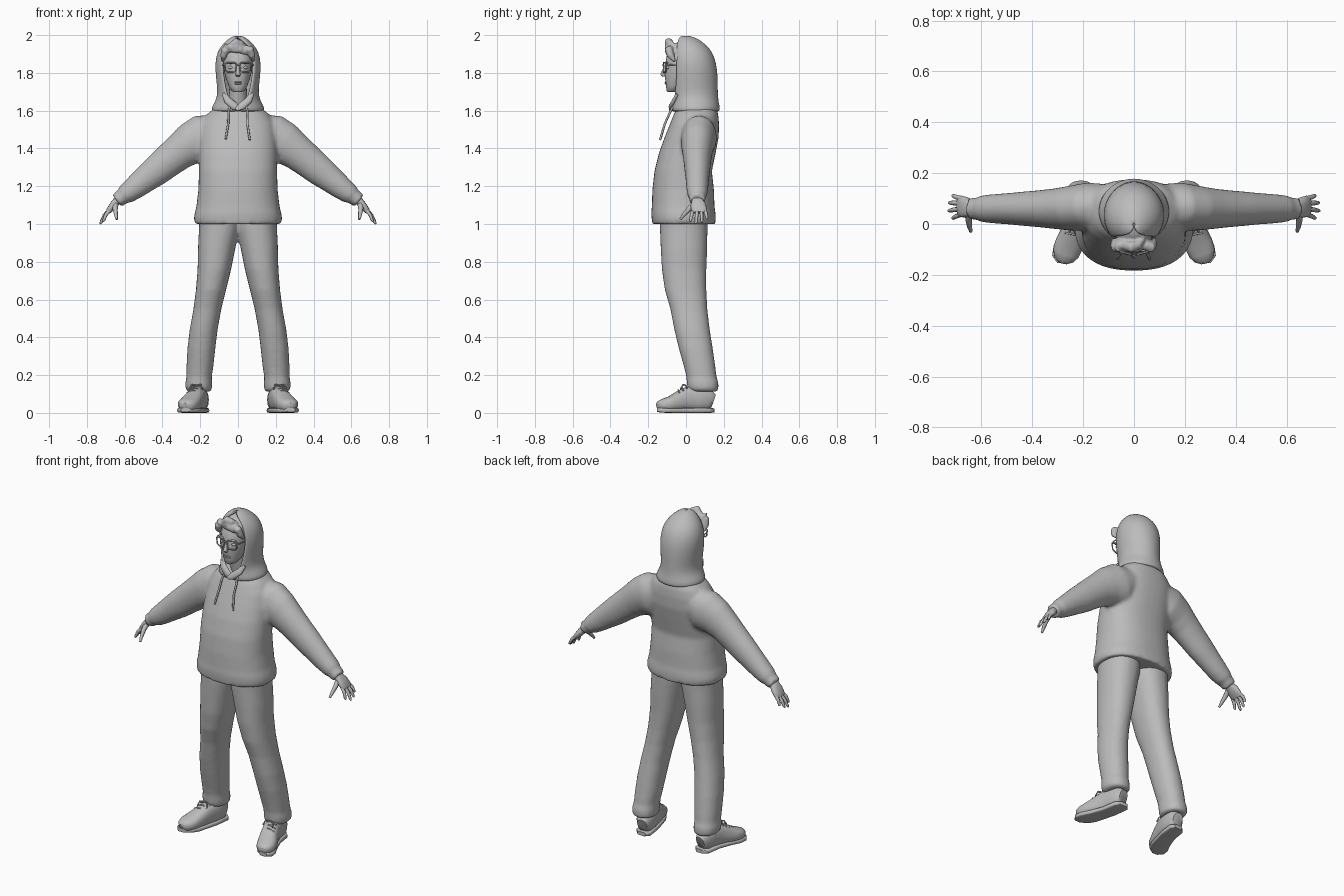
import bpy, bmesh, math
from mathutils import Vector, Matrix

GREY = bpy.data.materials.new("plain_grey")
GREY.diffuse_color = (0.5, 0.5, 0.5, 1)
X, Y, Z = Vector((1, 0, 0)), Vector((0, 1, 0)), Vector((0, 0, 1))


def loft(bm, rings, u=X, v=None, n=24, p=2.0, sides=(1,)):
    """Closed skin through rings (x, y, z, ru, rv); p squares the section."""
    pts = [Vector(r[:3]) for r in rings]
    for s in sides:
        rows = []
        for i, r in enumerate(rings):
            t = (pts[min(i + 1, len(pts) - 1)] - pts[max(i - 1, 0)]).normalized()
            uu = u if v else (u - t * u.dot(t)).normalized()
            vv = v or t.cross(uu).normalized()
            row = []
            for k in range(n):
                a = math.tau * k / n
                c, d = math.cos(a), math.sin(a)
                q = pts[i] + uu * r[3] * math.copysign(abs(c) ** (2 / p), c) \
                    + vv * r[4] * math.copysign(abs(d) ** (2 / p), d)
                row.append(bm.verts.new((q.x * s, q.y, q.z)))
            rows.append(row)
        for a, b in zip(rows, rows[1:]):
            for k in range(n):
                j = (k + 1) % n
                bm.faces.new((a[k], a[j], b[j], b[k]))
        bm.faces.new(rows[0][::-1])
        bm.faces.new(rows[-1])


def ball(bm, loc, size):
    m = Matrix.Translation(loc) @ Matrix.Diagonal((*size, 1))
    bmesh.ops.create_uvsphere(bm, u_segments=16, v_segments=10, radius=1, matrix=m)


def finish(bm, name, voxel=0, smooth=0, recalc=True, angle=50):
    if recalc:
        bmesh.ops.recalc_face_normals(bm, faces=bm.faces[:])
    me = bpy.data.meshes.new(name)
    bm.to_mesh(me)
    bm.free()
    ob = bpy.data.objects.new(name, me)
    bpy.context.collection.objects.link(ob)
    me.materials.append(GREY)
    bpy.ops.object.select_all(action='DESELECT')
    ob.select_set(True)
    bpy.context.view_layer.objects.active = ob
    bpy.ops.object.shade_smooth_by_angle(angle=math.radians(angle))
    if voxel:
        m = ob.modifiers.new("blend", 'REMESH')
        m.mode, m.voxel_size, m.use_smooth_shade = 'VOXEL', voxel, True
        m = ob.modifiers.new("soften", 'SMOOTH')
        m.factor, m.iterations = 0.5, smooth
    return ob


def cords(name, lines, radius, cyclic=False):
    cu = bpy.data.curves.new(name, 'CURVE')
    cu.dimensions, cu.bevel_depth, cu.bevel_resolution = '3D', radius, 1
    cu.use_fill_caps = True
    for line in lines:
        sp = cu.splines.new('POLY')
        sp.points.add(len(line) - 1)
        for q, c in zip(sp.points, line):
            q.co = (*c, 1)
        sp.use_cyclic_u = cyclic
    cu.materials.append(GREY)
    ob = bpy.data.objects.new(name, cu)
    bpy.context.collection.objects.link(ob)


BOTH = (1, -1)

# Sweater: body and sleeves blended into one skin
bm = bmesh.new()
loft(bm, [(0, -.012, 1.0, .228, .167), (0, -.012, 1.03, .234, .17), (0, -.014, 1.06, .229, .17),
          (0, -.015, 1.09, .221, .166), (0, -.015, 1.18, .210, .163), (0, -.015, 1.28, .207, .152),
          (0, .008, 1.38, .208, .150), (0, .03, 1.46, .206, .143), (0, .045, 1.53, .195, .13),
          (0, .053, 1.58, .165, .118), (0, .056, 1.61, .13, .105), (0, .058, 1.635, .09, .08)],
     v=Y, n=40, p=2.35)
loft(bm, [(.08, .07, 1.50, .085, .085), (.18, .068, 1.455, .095, .128), (.25, .062, 1.425, .088, .112),
          (.31, .06, 1.382, .08, .096), (.37, .06, 1.334, .073, .088), (.43, .06, 1.285, .068, .082),
          (.49, .06, 1.238, .062, .072), (.55, .06, 1.19, .058, .062), (.595, .06, 1.157, .053, .053),
          (.612, .06, 1.145, .045, .042), (.642, .06, 1.122, .043, .04)],
     u=Y, n=28, sides=BOTH)
finish(bm, "sweater", .011, 5)

# Trousers: two legs joined at the seat
bm = bmesh.new()
loft(bm, [(.10, -.012, 1.04, .106, .127), (.10, -.012, .97, .107, .126), (.113, -.011, .87, .099, .123),
          (.125, -.01, .76, .089, .118), (.143, -.002, .65, .08, .11), (.162, .015, .55, .074, .098),
          (.182, .032, .44, .074, .094), (.194, .052, .34, .074, .09), (.202, .073, .24, .071, .083),
          (.206, .082, .19, .067, .08), (.208, .088, .16, .071, .084), (.208, .09, .13, .07, .082),
          (.205, .095, .112, .062, .074)], v=Y, n=28, p=2.2, sides=BOTH)
finish(bm, "trousers", .011, 4)

# Shoes with soles
bm = bmesh.new()
loft(bm, [(.197, .142, .06, .03, .042), (.20, .12, .068, .046, .058), (.207, .06, .075, .048, .066),
          (.22, .01, .074, .049, .066), (.236, -.035, .062, .052, .054), (.255, -.08, .048, .056, .041),
          (.268, -.115, .042, .053, .035), (.276, -.14, .037, .038, .028), (.279, -.152, .034, .018, .018)],
     u=X, n=20, p=2.5, sides=BOTH)
finish(bm, "shoes")
bm = bmesh.new()
loft(bm, [(.197, .15, .013, .026, .011), (.20, .125, .013, .048, .013), (.212, .04, .013, .049, .013),
          (.236, -.035, .013, .054, .013), (.256, -.085, .013, .06, .013), (.27, -.125, .014, .052, .013),
          (.279, -.154, .016, .022, .011)], u=X, v=Z, n=20, p=5, sides=BOTH)
finish(bm, "shoe_soles")
cords("shoe_laces", [[(s * (x - .035), y, z - .012), (s * x, y - .006, z + .003), (s * (x + .035), y, z - .012)]
                     for s in BOTH for x, y, z in ((.222, .005, .142), (.229, -.015, .13), (.236, -.035, .118))]
      + [[(s * .222, 0, .145), (s * (.222 + d), -.015, .15), (s * (.222 + 1.3 * d), -.03, .125)]
         for s in BOTH for d in (-.025, .025)], .004)

# Hands: palm, four fingers and thumb
bm = bmesh.new()
loft(bm, [(.61, .06, 1.15, .028, .022), (.64, .06, 1.122, .03, .022), (.66, .065, 1.10, .041, .02),
          (.682, .07, 1.072, .042, .016), (.69, .07, 1.06, .036, .01)], u=Y, n=16, p=2.4, sides=BOTH)
for y0, y1, x1, z1 in ((.038, .022, .715, 1.012), (.06, .052, .731, 1.0),
                       (.081, .084, .729, 1.008), (.10, .112, .715, 1.025)):
    a, b = Vector((.675, y0, 1.077)), Vector((x1, y1, z1))
    loft(bm, [(*a, .009, .01), (*(a.lerp(b, .5) + Vector((.005, 0, .004))), .0095, .0095),
              (*a.lerp(b, .9), .0075, .0075), (*b, .003, .003)], u=Y, n=8, sides=BOTH)
loft(bm, [(.648, .045, 1.108, .016, .014), (.65, .015, 1.078, .013, .014), (.646, -.012, 1.048, .01, .01),
          (.642, -.03, 1.025, .006, .006)], u=X, n=8, sides=BOTH)
finish(bm, "hands")

# Head and neck with facial features
bm = bmesh.new()
loft(bm, [(0, -.078, 1.698, .018, .018), (0, -.066, 1.705, .034, .036), (0, -.05, 1.73, .049, .056),
          (0, -.03, 1.765, .062, .08), (0, -.016, 1.80, .072, .098), (0, -.006, 1.85, .078, .104),
          (0, 0, 1.90, .079, .1), (0, .01, 1.94, .066, .082), (0, .015, 1.97, .035, .045)],
     v=Y, n=28, p=2.2)
loft(bm, [(0, .03, 1.58, .055, .055), (0, .015, 1.66, .048, .055), (0, 0, 1.76, .045, .055)], v=Y)
loft(bm, [(0, -.105, 1.845, .007, .008), (0, -.116, 1.815, .009, .01), (0, -.121, 1.79, .014, .015),
          (0, -.115, 1.78, .009, .008)], v=Y, n=12)
for s in BOTH:
    ball(bm, (s * .036, -.094, 1.828), (.015, .012, .009))
    ball(bm, (s * .036, -.101, 1.853), (.024, .008, .005))
for z in (1.751, 1.743):
    ball(bm, (0, -.104, z), (.022, .009, .005))
finish(bm, "head")

# Swept hair over the forehead
bm = bmesh.new()
ball(bm, (0, .012, 1.91), (.088, .098, .066))
for x0, x1, z1, x2, z2 in ((-.045, -.07, 1.92, -.082, 1.86), (-.045, -.055, 1.945, -.076, 1.885),
                           (-.05, -.01, 1.965, .04, 1.945), (-.055, -.005, 1.942, .05, 1.922),
                           (-.05, .01, 1.925, .062, 1.895), (.03, .065, 1.925, .082, 1.86)):
    loft(bm, [(x0, -.06, 1.925, .012, .012), ((x0 + x1) / 2, -.085, (1.925 + z1) / 2, .021, .021),
              (x1, -.092, z1, .022, .021), ((x1 + x2) / 2, -.082, (z1 + z2) / 2, .019, .018),
              (x2, -.058, z2, .006, .006)], u=Y, n=12)
finish(bm, "hair", .006, 2)

# Glasses: two rims, a bridge and the temples
rim = [(.03, .018), (.022, .024), (-.024, .024), (-.031, .017), (-.027, -.017), (-.017, -.027),
       (.015, -.027), (.025, -.018)]
cords("glasses_rims", [[(s * (.04 + a), -.119 + .012 * (a > 0), 1.83 + b) for a, b in rim] for s in BOTH],
      .0038, True)
cords("glasses_arms", [[(-.011, -.12, 1.838), (0, -.124, 1.842), (.011, -.12, 1.838)]]
      + [[(s * .069, -.107, 1.842), (s * .081, -.08, 1.843), (s * .084, .01, 1.84)] for s in BOTH], .0035)

# Hood: open arcs around the head, closing at the collar
rings = [(1.595, .138, .05, .128, 179), (1.615, .14, .05, .13, 176), (1.64, .127, .048, .126, 163),
         (1.67, .112, .044, .126, 150), (1.71, .109, .04, .128, 141), (1.78, .117, .038, .13, 135),
         (1.85, .122, .034, .127, 133), (1.91, .11, .028, .112, 136), (1.95, .084, .018, .088, 140),
         (1.98, .052, .006, .058, 150), (1.994, .026, -.002, .03, 165), (1.999, .004, -.004, .005, 175)]
bm = bmesh.new()
N = 36
rows = []
for z, rx, cy, ry, open_at in rings:
    arc = [math.radians(open_at) * (2 * k / N - 1) for k in range(N + 1)]
    rows.append([bm.verts.new((rx * math.sin(t), cy + ry * math.cos(t), z)) for t in arc])
for a, b in zip(rows, rows[1:]):
    for k in range(N):
        bm.faces.new((b[k], b[k + 1], a[k + 1], a[k]))
hood = finish(bm, "hood", recalc=False)
m = hood.modifiers.new("cloth", 'SOLIDIFY')
m.thickness, m.offset = .016, -1
m = hood.modifiers.new("round", 'SUBSURF')
m.levels = m.render_levels = 1

# Crossed collar flaps and drawstrings
bm = bmesh.new()
for s in BOTH:
    loft(bm, [(s * .075, -.045, 1.69, .012, .01), (s * .055, -.062, 1.655, .02, .011),
              (s * .02, -.076 - .004 * s, 1.625, .022, .011), (s * -.01, -.078 - .004 * s, 1.605, .01, .008)],
         u=X, n=12)
finish(bm, "collar_flaps")
cords("drawstrings", [[(-.045, -.07, 1.62), (-.05, -.085, 1.59), (-.052, -.112, 1.53), (-.065, -.135, 1.45)],
                      [(.045, -.07, 1.62), (.05, -.085, 1.59), (.05, -.112, 1.53), (.062, -.138, 1.445)]], .006)
